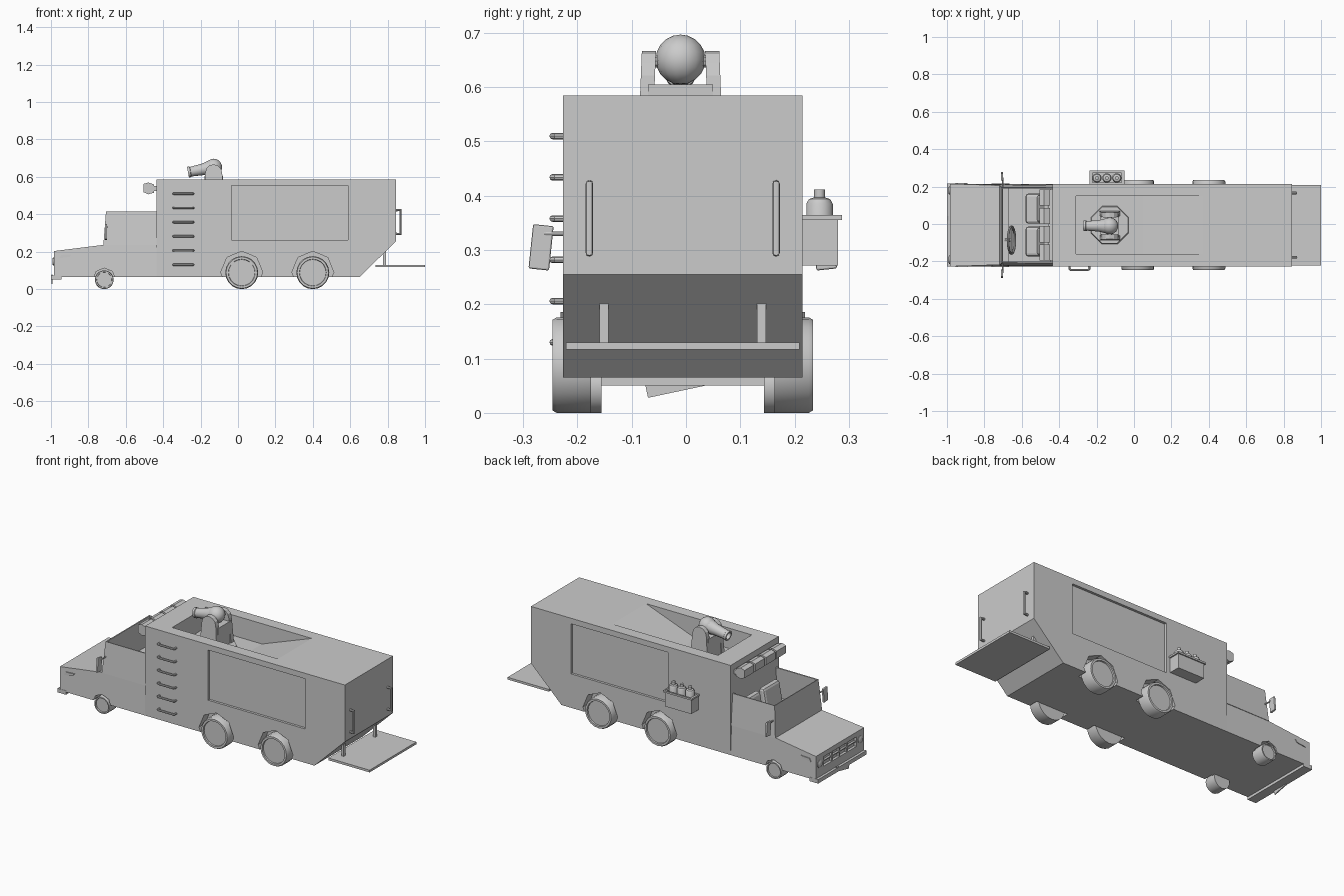
import bpy, bmesh, math
from mathutils import Vector, Matrix

if "Cube" in bpy.data.objects:
    bpy.data.objects.remove(bpy.data.objects["Cube"])

parts = []

def finish(name, bm, smooth=False):
    bmesh.ops.recalc_face_normals(bm, faces=bm.faces)
    me = bpy.data.meshes.new(name)
    bm.to_mesh(me)
    bm.free()
    ob = bpy.data.objects.new(name, me)
    bpy.context.collection.objects.link(ob)
    parts.append(ob)
    if smooth:
        smooth_it(ob)
    return ob

def activate(ob):
    bpy.ops.object.select_all(action='DESELECT')
    ob.select_set(True)
    bpy.context.view_layer.objects.active = ob

def smooth_it(ob):
    activate(ob)
    bpy.ops.object.shade_smooth_by_angle(angle=math.radians(35))

def prism(name, pts, y0, y1):
    """Extrude an (x, z) outline from y0 to y1."""
    bm = bmesh.new()
    a = [bm.verts.new((x, y0, z)) for x, z in pts]
    b = [bm.verts.new((x, y1, z)) for x, z in pts]
    n = len(pts)
    bm.faces.new(a)
    bm.faces.new(b[::-1])
    for i in range(n):
        bm.faces.new((a[i], b[i], b[(i + 1) % n], a[(i + 1) % n]))
    return finish(name, bm)

def box(name, x0, x1, y0, y1, z0, z1, bevel=0):
    ob = prism(name, [(x0, z0), (x1, z0), (x1, z1), (x0, z1)], y0, y1)
    if bevel:
        m = ob.modifiers.new("bevel", 'BEVEL')
        m.width, m.segments = bevel, 2
    return ob

def lathe(name, origin, axis, profile, sides=24, phase=0, smooth=True):
    """Revolve (radius, height) points about an axis."""
    bm = bmesh.new()
    rot = Vector((0, 0, 1)).rotation_difference(Vector(axis)).to_matrix()
    rings = []
    for r, h in profile:
        rings.append([bm.verts.new(Vector(origin) + rot @ Vector((
            r * math.cos(phase + math.tau * i / sides),
            r * math.sin(phase + math.tau * i / sides), h))) for i in range(sides)])
    for a, b in zip(rings, rings[1:]):
        for i in range(sides):
            j = (i + 1) % sides
            bm.faces.new((a[i], a[j], b[j], b[i]))
    bm.faces.new(rings[0][::-1])
    bm.faces.new(rings[-1])
    return finish(name, bm, smooth)

def tube(name, pts, r):
    cu = bpy.data.curves.new(name, 'CURVE')
    cu.dimensions = '3D'
    cu.bevel_depth, cu.bevel_resolution, cu.use_fill_caps = r, 2, True
    sp = cu.splines.new('POLY')
    sp.points.add(len(pts) - 1)
    for p, co in zip(sp.points, pts):
        p.co = (*co, 1)
    ob = bpy.data.objects.new(name, cu)
    bpy.context.collection.objects.link(ob)
    activate(ob)
    bpy.ops.object.convert(target='MESH')
    ob = bpy.context.view_layer.objects.active
    parts.append(ob)
    smooth_it(ob)

def cut(target, cutters):
    for c in cutters:
        m = target.modifiers.new("cut", 'BOOLEAN')
        m.operation, m.solver, m.object = 'DIFFERENCE', 'EXACT', c
        activate(target)
        bpy.ops.object.modifier_apply(modifier=m.name)
        parts.remove(c)
        bpy.data.objects.remove(c)

def octagon(x, z, r):
    return [(x + r * math.sin(math.tau * i / 8), z + r * math.cos(math.tau * i / 8)) for i in range(8)]

# Main body with roof hatch, side panels and wheel wells
body = prism("body", [(-.437, .065), (.65, .065), (.845, .255), (.845, .585), (-.437, .585)], -.221, .221)
cutters = [prism("hatch_cutter", [(-.31, .467), (.05, .467), (.37, .585), (.37, .65), (-.31, .65)], -.155, .155)]
for s in (-1, 1):
    cutters.append(box("panel_cutter", -.035, .588, min(s * .207, s * .3), max(s * .207, s * .3), .262, .553))
    for x in (.02, .4):
        cutters.append(prism("well_cutter", octagon(x, .09, .112), min(s * .165, s * .3), max(s * .165, s * .3)))
cut(body, cutters)

# Cab lower half with hood, open interior, wheel wells and grille
cab = prism("cab", [(-.985, .065), (-.985, .203), (-.715, .237), (-.437, .237), (-.437, .065)], -.221, .221)
for v in cab.data.vertices:
    if v.co.z > .22:
        v.co.y *= .96
cutters = [box("interior_cutter", -.69, -.447, -.195, .195, .1, .4),
           box("grille_cutter", -1.1, -.97, -.15, .15, .12, .175)]
for s in (-1, 1):
    cutters.append(prism("well_cutter", octagon(-.715, .052, .06), min(s * .17, s * .3), max(s * .17, s * .3)))
cut(cab, cutters)

# Windshield and side windows, open roof
bm = bmesh.new()
lo = [bm.verts.new(p) for p in ((-.437, -.212, .235), (-.717, -.212, .235), (-.717, .212, .235), (-.437, .212, .235))]
hi = [bm.verts.new(p) for p in ((-.437, -.198, .415), (-.703, -.198, .415), (-.703, .198, .415), (-.437, .198, .415))]
for i in range(3):
    bm.faces.new((lo[i], lo[i + 1], hi[i + 1], hi[i]))
win = finish("cab_windows", bm)
m = win.modifiers.new("thickness", 'SOLIDIFY')
m.thickness, m.offset = .008, 0

# Cab front details
box("front_bumper", -1.0, -.945, -.222, .222, .05, .073)
for y in (-.07, 0, .07):
    box("grille_bar", -.982, -.968, y - .004, y + .004, .12, .175)
box("grille_slat", -.982, -.968, -.15, .15, .145, .151)
plate = box("front_plate", -1.0, -.994, -.06, .06, -.013, .013)
plate.matrix_world = Matrix.Translation((.003, -.008, .053)) @ Matrix.Rotation(math.radians(12), 4, 'X')
for s in (-1, 1):
    lathe("headlight", (-.98, s * .185, .147), (-1, 0, 0), [(.022, 0), (.022, .008), (.014, .013)], 12)
    prism("side_marker", [(-.955, .165), (-.9, .172), (-.89, .186), (-.945, .183)], s * .219, s * .225)
    # Wing mirrors
    mir = box("mirror", -.006, .006, -.019, .019, -.041, .041, .003)
    mir.matrix_world = Matrix.Translation((-.706, s * .261, .305)) @ Matrix.Rotation(s * math.radians(6), 4, 'X')
    tube("mirror_arm", [(-.7, s * .2, .33), (-.703, s * .255, .33)], .004)
    # Seats
    y = s * .088
    box("seat_base", -.58, -.46, y - .08, y + .08, .1, .2, .015)
    seat = prism("seat_back", [(-.52, .19), (-.46, .19), (-.452, .37), (-.485, .37)], y - .075, y + .075)
    b = seat.modifiers.new("bevel", 'BEVEL')
    b.width, b.segments = .014, 2

# Dashboard and steering wheel
box("dashboard", -.692, -.672, -.195, .195, .17, .24)
bpy.ops.mesh.primitive_torus_add(major_radius=.072, minor_radius=.007, major_segments=20, minor_segments=8,
                                 location=(-.655, -.08, .25), rotation=(0, math.radians(75), 0))
wheel = bpy.context.object
wheel.name = "steering_wheel"
parts.append(wheel)
smooth_it(wheel)
tube("steering_spoke", [(-.655, -.15, .25), (-.655, -.01, .25)], .006)
tube("steering_column", [(-.655, -.08, .25), (-.69, -.08, .235)], .009)

# Roof lights above the cab
box("light_rail", -.46, -.435, -.19, .19, .525, .55)
for y in (-.147, -.049, .049, .147):
    prism("lamp", [(-.505, .518), (-.48, .507), (-.45, .515), (-.45, .56), (-.48, .57), (-.505, .562)], y - .043, y + .043)

# Wheels
def road_wheel(name, x, z, r, y_in, y_out, s):
    w = y_out - y_in
    lathe(name, (x, s * y_in, z), (0, s, 0),
          [(r, 0), (r, w - .008), (r * .95, w), (r * .82, w), (r * .8, w - .008)], 20)

for s in (-1, 1):
    road_wheel("front_wheel", -.715, .05, .05, .15, .223, s)
    for x in (.02, .4):
        road_wheel("rear_wheel", x, .088, .088, .169, .24, s)

# Side ladder rungs
for i in range(6):
    z = .13 + .076 * i
    tube("ladder_rung", [(-.345, -.216, z), (-.345, -.234, z), (-.338, -.24, z),
                         (-.246, -.24, z), (-.239, -.234, z), (-.239, -.216, z)], .006)

# Rear platform, posts and handles
box("rear_platform", .735, 1.0, -.215, .215, .117, .13)
for s in (-1, 1):
    box("platform_post", .775, .79, s * .145 - .008, s * .145 + .008, .125, .21)
    tube("rear_handle", [(.84, s * .172, .295), (.868, s * .172, .295), (.868, s * .172, .422), (.84, s * .172, .422)], .007)

# Side tray with bottles
tray = box("bottle_tray", -.23, -.06, .219, .286, .272, .362)
cut(tray, [box("tray_cutter", -.222, -.068, .226, .279, .28, .4)])
for y in (.223, .289):
    box("tray_rim", -.238, -.052, y - .004, y + .004, .355, .365)
for x in (-.234, -.056):
    box("tray_rim_end", x - .004, x + .004, .227, .285, .355, .365)
for x in (-.198, -.145, -.092):
    lathe("bottle", (x, .252, .28), (0, 0, 1), [(.025, 0), (.025, .105), (.02, .114), (.01, .117), (.01, .132)], 14)

# Roof turret: base disc, yoke and cannon
cx, cy = -.13, -.004
lathe("turret_base", (cx, 0, .465), (0, 0, 1), [(.11, 0), (.105, .015)], 8, math.pi / 8, False)
box("yoke_block", cx - .05, cx + .05, cy - .06, cy + .06, .475, .605)
arc = [(cx + .045 * math.cos(math.radians(a)), .622 + .045 * math.sin(math.radians(a))) for a in range(0, 181, 30)]
for s in (-1, 1):
    arm = prism("yoke_arm", [(cx - .056, .475), (cx + .056, .475)] + arc, cy + s * .048, cy + s * .074)
    for v in arm.data.vertices:
        v.co.y -= s * .04 * (v.co.z - .6)
lathe("yoke_pin", (cx, cy - .06, .648), (0, 1, 0), [(.012, 0), (.012, .12)], 10)
bm = bmesh.new()
bmesh.ops.create_uvsphere(bm, u_segments=14, v_segments=10, radius=.046, matrix=Matrix.Translation((cx, cy, .651)))
finish("cannon_ball_joint", bm, True)
lathe("cannon_barrel", (cx, cy, .651), (-1, 0, -.19),
      [(.044, .005), (.031, .06), (.026, .125), (.029, .127), (.029, .14), (.02, .14), (.018, .11)], 14)

# Centre the whole model
for ob in parts:
    ob.location.y -= .006
